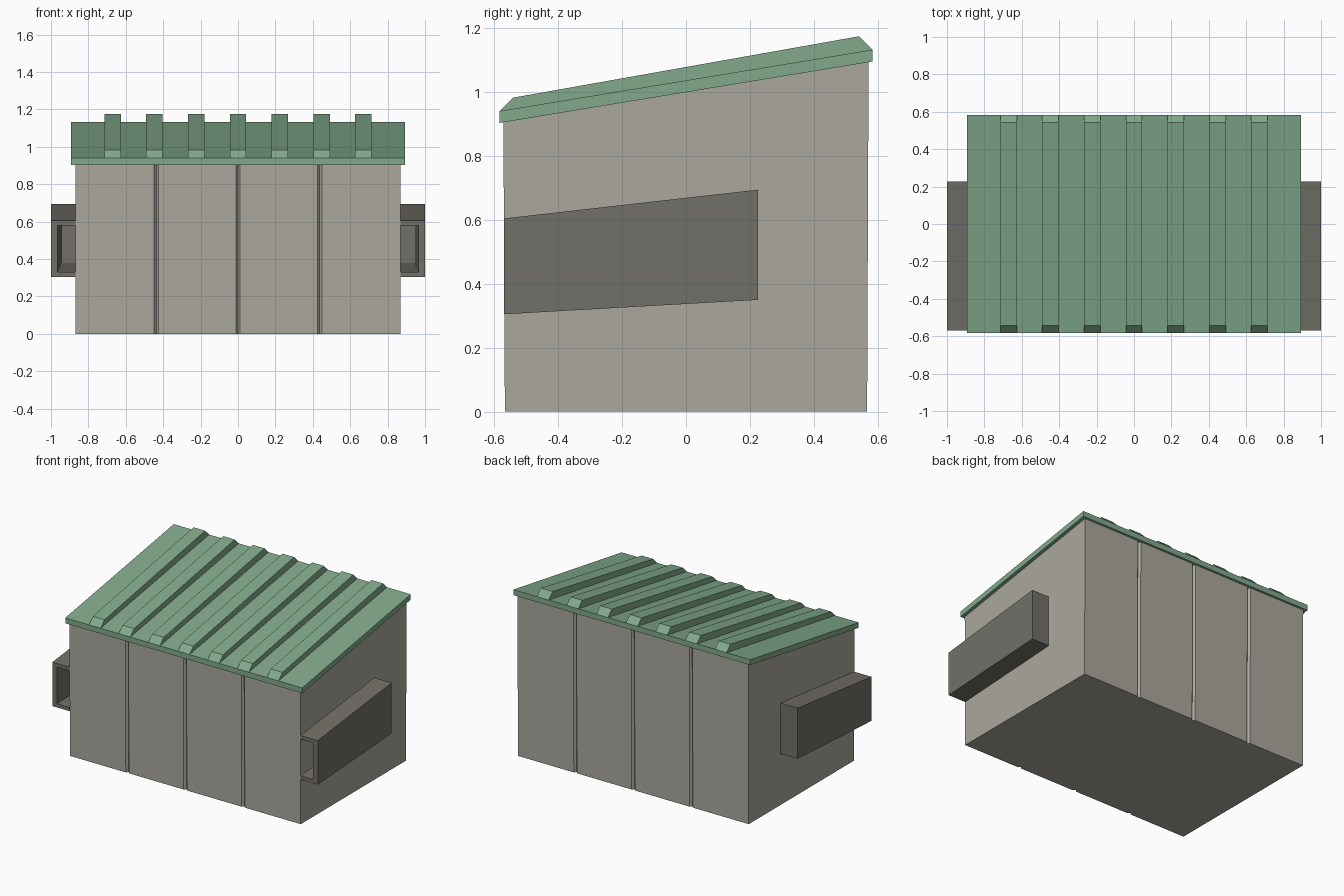
import bpy
import bmesh

cube = bpy.data.objects.get("Cube")
if cube:
    bpy.data.objects.remove(cube, do_unlink=True)


def material(name, rgb):
    m = bpy.data.materials.new(name)
    m.use_nodes = True
    m.diffuse_color = (*rgb, 1)
    m.node_tree.nodes["Principled BSDF"].inputs["Base Color"].default_value = (*rgb, 1)
    return m


BODY = material("warm grey steel", (0.41, 0.39, 0.34))
SLEEVE = material("dark grey steel", (0.17, 0.16, 0.138))
GREEN = material("green plastic", (0.22, 0.40, 0.26))

SLOPE = 0.1646


def roof(y, lift=0.0):
    return 1.0 + SLOPE * y + lift


def build(name, verts, faces, mat):
    mesh = bpy.data.meshes.new(name)
    mesh.from_pydata(verts, [], faces)
    bm = bmesh.new()
    bm.from_mesh(mesh)
    bmesh.ops.recalc_face_normals(bm, faces=bm.faces)
    bm.to_mesh(mesh)
    bm.free()
    mesh.materials.append(mat)
    obj = bpy.data.objects.new(name, mesh)
    bpy.context.collection.objects.link(obj)
    return obj


def loft(name, ring_a, ring_b, mat):
    n = len(ring_a)
    faces = [(i, (i + 1) % n, (i + 1) % n + n, i + n) for i in range(n)]
    faces += [tuple(range(n))[::-1], tuple(range(n, 2 * n))]
    return build(name, ring_a + ring_b, faces, mat)


def extrude_x(name, profile, x0, x1, mat):
    return loft(name, [(x0, y, z) for y, z in profile],
                [(x1, y, z) for y, z in profile], mat)


# Body: rectangular plan with V grooves on front and back, sloped top
HALF_X, HALF_Y = 0.87, 0.567
front = [(-HALF_X, -HALF_Y)]
for gx in (-0.437, 0.0, 0.437):
    front += [(gx - 0.012, -HALF_Y), (gx, -HALF_Y + 0.014), (gx + 0.012, -HALF_Y)]
front.append((HALF_X, -HALF_Y))
plan = front + [(-x, -y) for x, y in front]
bottom = [(x, y, 0) for x, y in plan]
top = [(x, y * 1.008, roof(y * 1.008)) for x, y in plan]
loft("container_body", bottom, top, BODY)

# Lid slab
Y0, Y1, THICK = -0.584, 0.584, 0.037
extrude_x("lid", [(Y0, roof(Y0)), (Y1, roof(Y1)),
                  (Y1, roof(Y1, THICK)), (Y0, roof(Y0, THICK))], -0.893, 0.893, GREEN)

# Raised ribs with chamfered ends
rib = [(Y0, roof(Y0, THICK)), (Y1, roof(Y1, THICK)),
       (Y1 - 0.042, roof(Y1, THICK + 0.042)), (Y0 + 0.042, roof(Y0, THICK + 0.042))]
for i in range(7):
    cx = (i - 3) * 0.2235
    extrude_x(f"lid_rib_{i + 1}", rib, cx - 0.044, cx + 0.044, GREEN)


# Fork sleeves: tapered channels, open at the front and against the body
def sleeve(name, side):
    def rect(x, y, low, high):
        return [(side * HALF_X, y, low), (side * x, y, low),
                (side * x, y, high), (side * HALF_X, y, high)]
    verts = (rect(1.0, -0.569, 0.305, 0.605) + rect(1.0, 0.226, 0.35, 0.695)
             + rect(0.965, -0.569, 0.33, 0.58) + rect(0.945, 0.2, 0.38, 0.66))
    faces = [(4, 5, 6, 7), (12, 13, 14, 15)]
    for i in range(3):
        faces += [(i, i + 1, i + 5, i + 4), (i + 8, i + 9, i + 13, i + 12),
                  (i, i + 1, i + 9, i + 8)]
    faces += [(0, 4, 12, 8), (3, 7, 15, 11), (4, 7, 15, 12)]
    build(name, verts, faces, SLEEVE)


sleeve("left_fork_sleeve", 1)
sleeve("right_fork_sleeve", -1)
